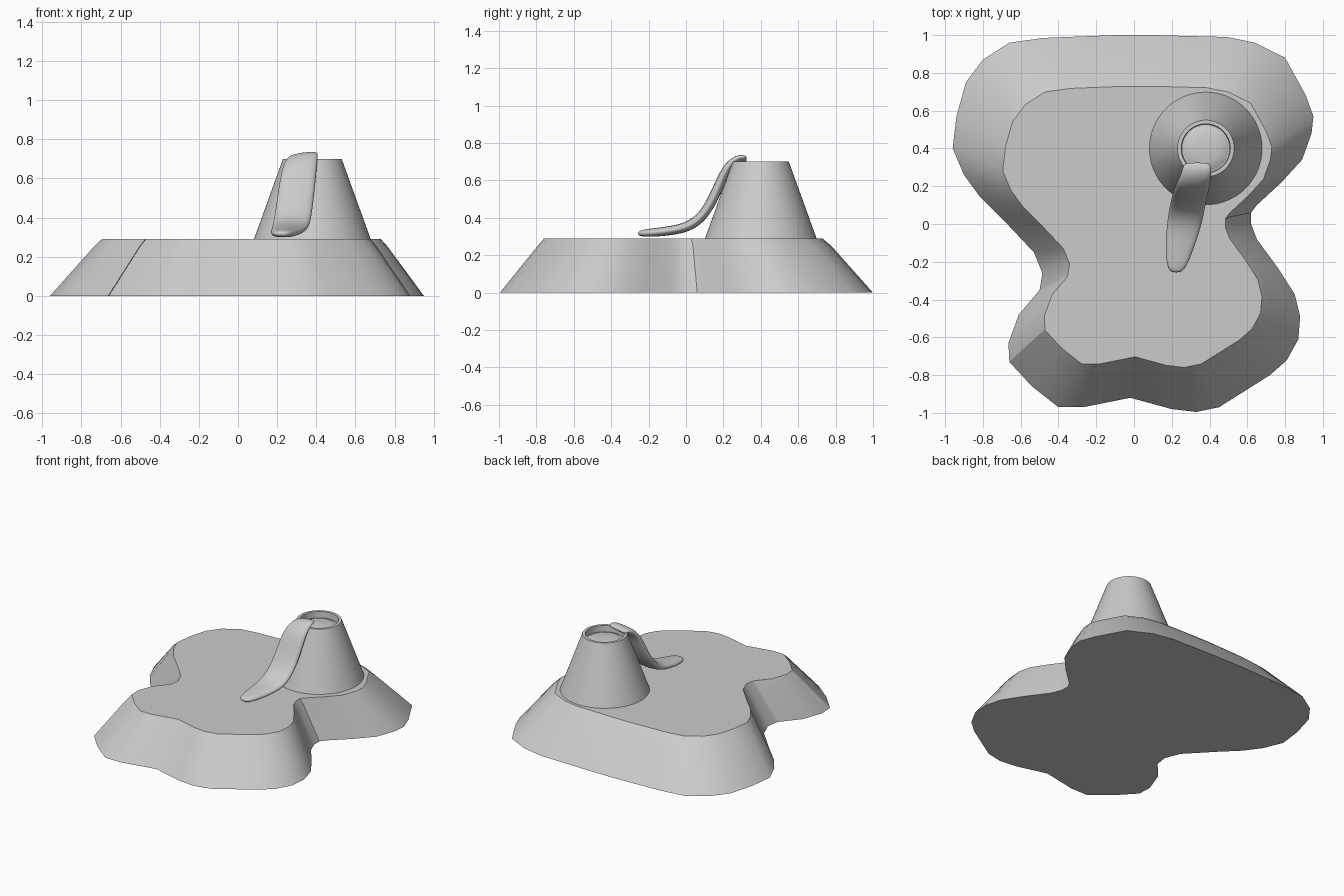
import bpy, bmesh
from math import sin, cos, pi, radians, copysign
from mathutils import Vector

if "Cube" in bpy.data.objects:
    bpy.data.objects.remove(bpy.data.objects["Cube"])


def loft(name, rings, angle=30):
    """Skin a stack of closed rings and cap both ends."""
    bm = bmesh.new()
    loops = [[bm.verts.new(p) for p in ring] for ring in rings]
    for a, b in zip(loops, loops[1:]):
        n = len(a)
        for i in range(n):
            j = (i + 1) % n
            bm.faces.new((a[i], a[j], b[j], b[i]))
    bm.faces.new(loops[0])
    bm.faces.new(loops[-1])
    bmesh.ops.recalc_face_normals(bm, faces=bm.faces[:])
    mesh = bpy.data.meshes.new(name)
    bm.to_mesh(mesh)
    bm.free()
    ob = bpy.data.objects.new(name, mesh)
    bpy.context.collection.objects.link(ob)
    bpy.ops.object.select_all(action='DESELECT')
    ob.select_set(True)
    bpy.context.view_layer.objects.active = ob
    bpy.ops.object.shade_smooth_by_angle(angle=radians(angle))
    return ob


# Island: one wavy shoreline, shrunk towards the plateau
shore = [(-.66, .96), (-.48, .985), (-.1, 1), (.1, 1), (.49, .99), (.64, .96),
         (.80, .88), (.91, .68), (.95, .57), (.94, .48), (.89, .34), (.78, .22),
         (.65, .10), (.62, .06), (.62, 0), (.65, -.08), (.76, -.23), (.85, -.37),
         (.88, -.49), (.87, -.61), (.81, -.72), (.72, -.80), (.45, -.97),
         (.33, -.995), (.20, -.98), (-.02, -.92), (-.27, -.97), (-.40, -.97),
         (-.54, -.86), (-.66, -.73), (-.665, -.63), (-.61, -.48), (-.50, -.35),
         (-.485, -.26), (-.53, -.15), (-.70, .03), (-.82, .15), (-.90, .26),
         (-.96, .40), (-.94, .57), (-.89, .75), (-.80, .87)]
levels = [(0, 1, 0, 0), (.25, .787, .018, -.01), (.29, .746, .021, -.017)]
loft("island", [[(x * s + dx, y * s + dy, z) for x, y in shore]
                for z, s, dx, dy in levels])


# Volcano: lathe profile with a thin rim and shallow crater
profile = [(.30, .285), (.15, .70), (.13, .70), (.127, .655)]
loft("volcano", [[(.38 + r * cos(2 * pi * i / 64), .40 + r * sin(2 * pi * i / 64), z)
                  for i in range(64)] for r, z in profile])

# Lava pool: gentle dome inside the crater
pool = [(.128, .65), (.11, .662), (.07, .672), (.02, .675)]
loft("lava_pool", [[(.38 + r * cos(2 * pi * i / 48), .40 + r * sin(2 * pi * i / 48), z)
                    for i in range(48)] for r, z in pool], 40)

# Lava stream: flattened section swept over the rim and down the slope
# each station: x, y, z, half width, half thickness, sideways tilt
stations = [(.335, .325, .712, .06, .010, .15), (.333, .31, .716, .077, .018, .15),
            (.33, .27, .712, .082, .022, .15), (.315, .215, .665, .092, .026, .08),
            (.30, .168, .55, .096, .028, 0), (.285, .108, .428, .097, .028, 0),
            (.272, .03, .357, .097, .028, 0), (.255, -.06, .334, .088, .026, 0),
            (.236, -.16, .322, .072, .024, 0), (.226, -.23, .318, .05, .020, 0),
            (.223, -.257, .316, .024, .010, 0)]
rings = []
for k, (x, y, z, w, t, tilt) in enumerate(stations):
    a = stations[max(k - 1, 0)]
    b = stations[min(k + 1, len(stations) - 1)]
    along = (Vector(b[:3]) - Vector(a[:3])).normalized()
    side = Vector((1, 0, tilt)).normalized()
    up = along.cross(side).normalized()
    ring = []
    for i in range(12):
        c, s = cos(2 * pi * i / 12), sin(2 * pi * i / 12)
        u = copysign(abs(c) ** .8, c) * w
        v = copysign(abs(s) ** .8, s) * t
        ring.append(Vector((x, y, z)) + side * u + up * v)
    rings.append(ring)
stream = loft("lava_stream", rings, 180)
stream.modifiers.new("smooth", 'SUBSURF').levels = 2
